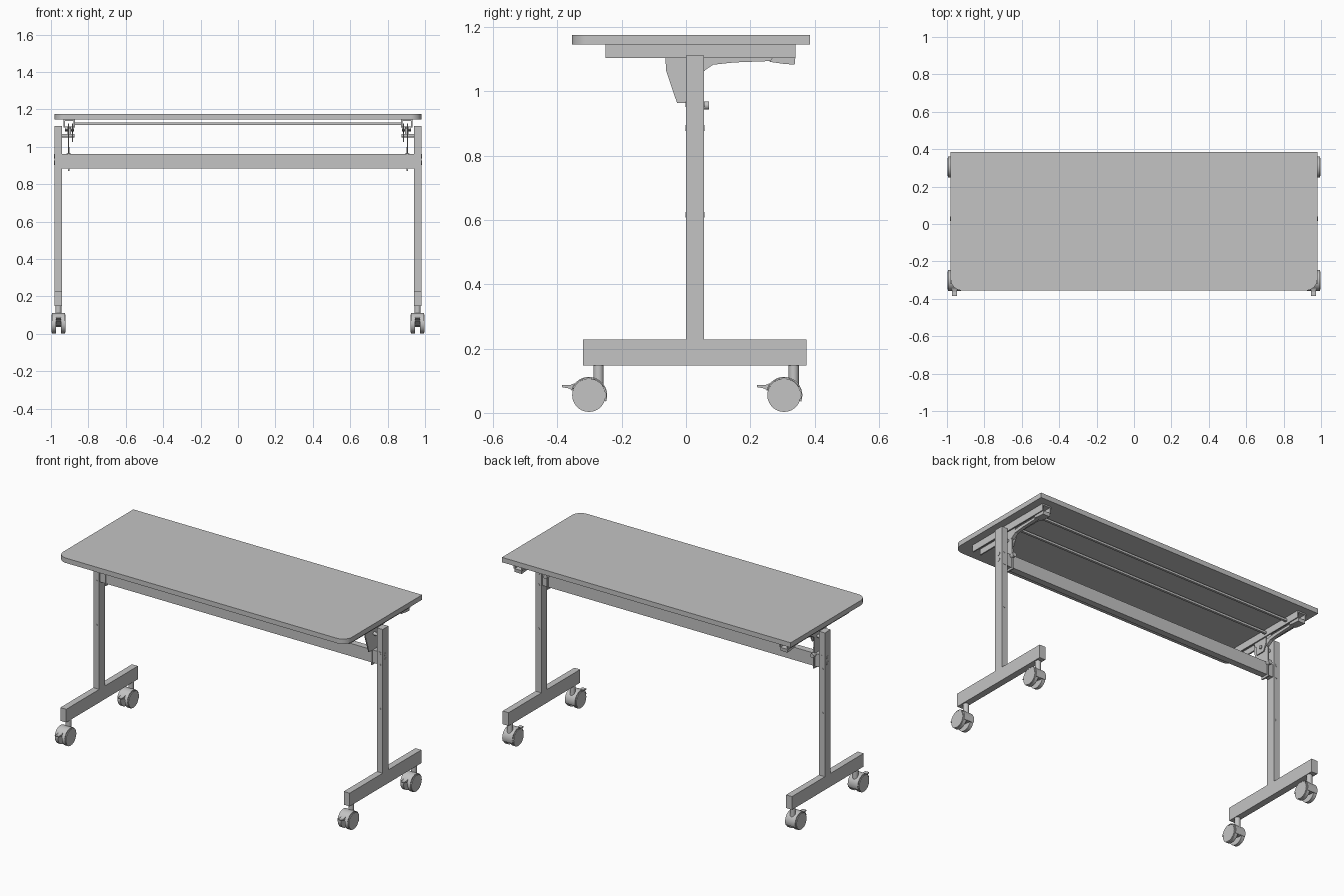
import bpy, bmesh, math
from mathutils import Vector

cube = bpy.data.objects.get("Cube")
if cube:
    bpy.data.objects.remove(cube, do_unlink=True)

grey = bpy.data.materials.new("light grey")
grey.use_nodes = True
GREY = (0.55, 0.55, 0.55, 1)
grey.diffuse_color = GREY
grey.node_tree.nodes["Principled BSDF"].inputs["Base Color"].default_value = GREY


def prism(name, outline, start, depth, smooth=False):
    """Closed outline of 3D points swept along a vector."""
    bm = bmesh.new()
    face = bm.faces.new([bm.verts.new(Vector(p) + Vector(start)) for p in outline])
    swept = bmesh.ops.extrude_face_region(bm, geom=[face])["geom"]
    verts = [g for g in swept if isinstance(g, bmesh.types.BMVert)]
    bmesh.ops.translate(bm, verts=verts, vec=depth)
    bmesh.ops.recalc_face_normals(bm, faces=bm.faces)
    mesh = bpy.data.meshes.new(name)
    bm.to_mesh(mesh)
    bm.free()
    mesh.materials.append(grey)
    obj = bpy.data.objects.new(name, mesh)
    bpy.context.collection.objects.link(obj)
    if smooth:
        bpy.ops.object.select_all(action="DESELECT")
        obj.select_set(True)
        bpy.context.view_layer.objects.active = obj
        bpy.ops.object.shade_smooth_by_angle(angle=math.radians(35))
    return obj


def box(name, x0, x1, y0, y1, z0, z1):
    outline = [(x0, y0, z0), (x1, y0, z0), (x1, y1, z0), (x0, y1, z0)]
    return prism(name, outline, (0, 0, 0), (0, 0, z1 - z0))


def plate(name, points, x0, x1, smooth=False):
    """Side profile in (y, z) swept from x0 to x1."""
    return prism(name, [(0, y, z) for y, z in points], (x0, 0, 0), (x1 - x0, 0, 0), smooth)


def arc(cy, cz, r, a0, a1, n):
    angles = [math.radians(a0 + (a1 - a0) * i / n) for i in range(n + 1)]
    return [(cy + r * math.cos(a), cz + r * math.sin(a)) for a in angles]


def disc(name, axis, centre, r, length, n=28):
    """Cylinder along x, y or z, starting at centre."""
    ring = arc(0, 0, r, 0, 360, n)[:-1]
    place = {"x": lambda a, b: (0, a, b), "y": lambda a, b: (a, 0, b), "z": lambda a, b: (a, b, 0)}[axis]
    depth = [length if axis == k else 0 for k in "xyz"]
    return prism(name, [place(a, b) for a, b in ring], centre, depth, True)


# Tabletop, rounded at the two front corners only
R = 0.06
front_left = arc(0.98 - R, -0.355 + R, R, -90, 0, 10)
front_right = arc(-0.98 + R, -0.355 + R, R, 180, 270, 10)
outline = front_left + [(0.98, 0.385), (-0.98, 0.385)] + front_right
prism("tabletop", [(x, y, 1.146) for x, y in outline], (0, 0, 0), (0, 0, 0.03), True)

# Cross beam and the two long rods under the top
box("cross_beam", -0.942, 0.942, 0.008, 0.048, 0.885, 0.963)
for label, y in (("front", 0.07), ("back", 0.245)):
    box(label + "_rod", -0.88, 0.88, y - 0.007, y + 0.007, 1.118, 1.131)


def caster(name, s, cy):
    """Twin-wheel caster with hood, stem and brake pedal."""
    cx, cz, r = s * 0.96, 0.055, 0.052
    for side in (-1, 1):
        disc(name + "_wheel", "x", (cx + side * 0.014, cy, cz), r, side * 0.02)
        disc(name + "_wheel_cap", "x", (cx + side * 0.034, cy, cz), r * 0.93, side * 0.004)
    hood = arc(cy, cz, r + 0.005, -20, 165, 18) + arc(cy, cz, r + 0.001, 165, -20, 18)
    plate(name + "_hood", hood, cx - 0.034, cx + 0.034, True)
    plate(name + "_web", arc(cy, cz, r, -20, 165, 16) + [(cy, cz - 0.012)], cx - 0.013, cx + 0.013, True)
    disc(name + "_stem", "z", (cx, cy + 0.03, 0.08), 0.016, 0.07, 16)
    pedal = [(cy - 0.05, 0.07), (cy - 0.062, 0.076), (cy - 0.084, 0.08),
             (cy - 0.084, 0.086), (cy - 0.06, 0.086), (cy - 0.044, 0.092)]
    plate(name + "_pedal", pedal, cx - 0.013, cx + 0.013)


for s, side in ((1, "left_"), (-1, "right_")):
    # T-shaped leg
    box(side + "foot", s * 0.942, s * 0.982, -0.32, 0.375, 0.148, 0.229)
    box(side + "leg", s * 0.942, s * 0.982, 0, 0.056, 0.229, 1.111)

    # Bolt heads on the leg
    for z in (0.95, 0.915):
        disc(side + "outer_bolt", "x", (s * 0.982, 0.028, z), 0.012, s * 0.002, 16)
    for z in (0.96, 0.886, 0.616):
        disc(side + "front_bolt", "y", (s * 0.962, 0, z), 0.009, -0.002, 16)
        disc(side + "back_bolt", "y", (s * 0.962, 0.056, z), 0.009, 0.002, 16)

    # Channel rail fixed below the top
    box(side + "rail_web", s * 0.872, s * 0.932, -0.25, 0.34, 1.138, 1.146)
    for x in (0.872, 0.924):
        box(side + "rail_flange", s * x, s * (x + 0.008), -0.25, 0.34, 1.104, 1.146)

    # Hinge plates and the beam end plate
    hinge = [(-0.065, 1.125), (-0.062, 1.065), (-0.028, 0.964), (0.055, 0.964),
             (0.055, 1.07), (0.08, 1.09), (0.08, 1.125)]
    plate(side + "hinge_plate", hinge, s * 0.903, s * 0.91)
    inner = [(-0.035, 1.125), (-0.033, 1.085), (-0.018, 1.075), (-0.018, 1.027),
             (0.04, 1.027), (0.06, 1.07), (0.06, 1.125)]
    plate(side + "inner_hinge", inner, s * 0.882, s * 0.888)
    box(side + "beam_end_plate", s * 0.9, s * 0.908, 0.002, 0.055, 0.872, 1.0)
    disc(side + "pivot_pin", "x", (s * 0.875, 0.02, 1.06), 0.01, s * 0.07, 16)
    disc(side + "lock_knob", "y", (s * 0.905, 0.045, 0.956), 0.013, 0.027, 16)

    # Release lever sweeping back to a finger paddle
    lever = [(0.05, 1.06), (0.085, 1.083), (0.15, 1.09), (0.28, 1.095),
             (0.28, 1.108), (0.12, 1.108), (0.05, 1.1)]
    plate(side + "release_lever", lever, s * 0.892, s * 0.912)
    paddle = [(0.26, 1.092), (0.3, 1.086), (0.338, 1.083), (0.34, 1.104), (0.27, 1.108)]
    plate(side + "lever_paddle", paddle, s * 0.878, s * 0.926)

    # Casters
    caster(side + "front_caster", s, -0.302)
    caster(side + "back_caster", s, 0.305)
